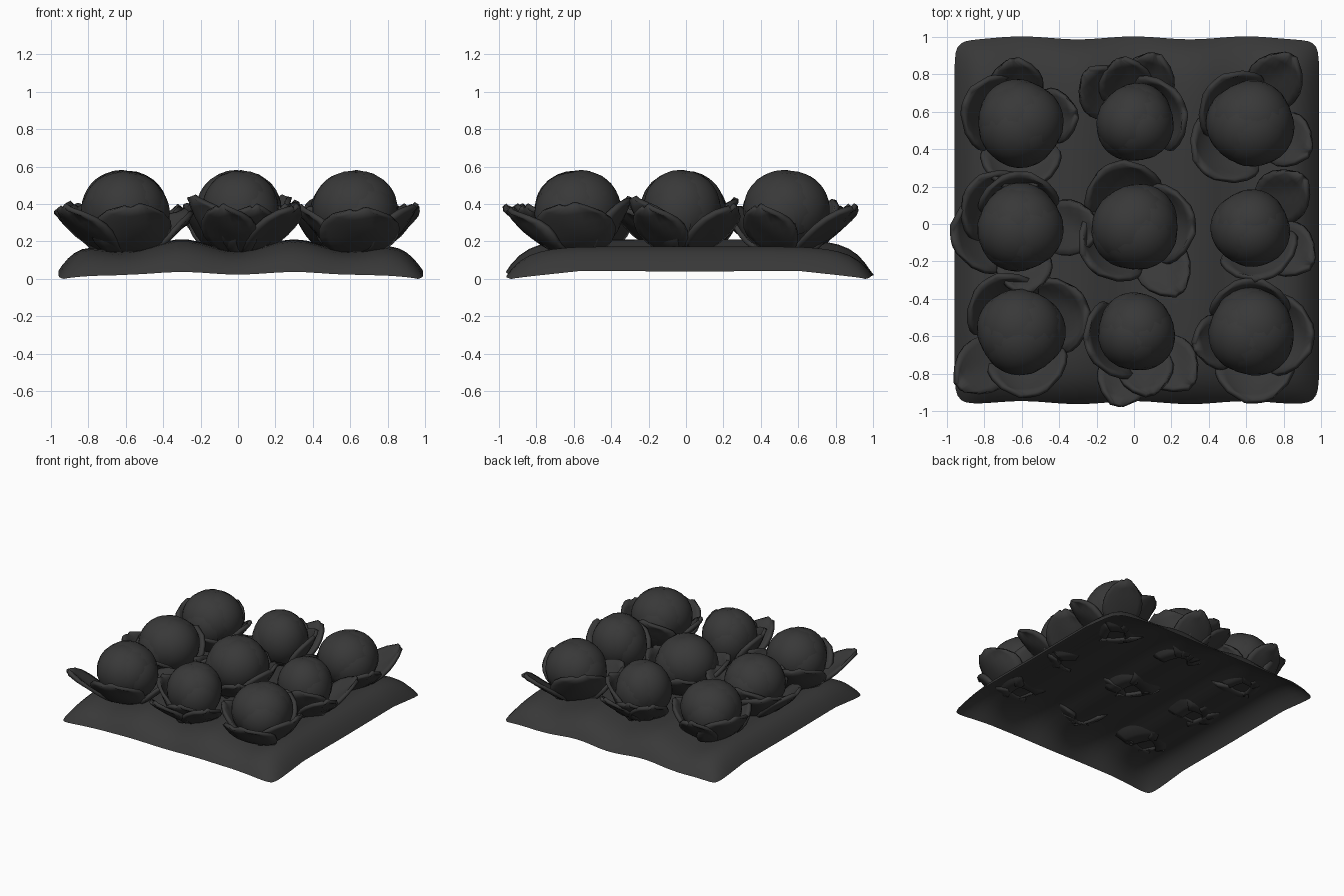
import bpy, bmesh, math, random
from mathutils import Vector, Matrix

if "Cube" in bpy.data.objects:
    bpy.data.objects.remove(bpy.data.objects["Cube"])

random.seed(4)
mat = bpy.data.materials.new("dark_grey")
mat.diffuse_color = (0.04, 0.04, 0.04, 1)
mat.use_nodes = True
mat.node_tree.nodes["Principled BSDF"].inputs["Base Color"].default_value = mat.diffuse_color


def finish(name, me):
    me.materials.append(mat)
    me.polygons.foreach_set("use_smooth", [True] * len(me.polygons))
    ob = bpy.data.objects.new(name, me)
    bpy.context.collection.objects.link(ob)
    return ob


def sheet(name, fn, nu, nv, thick=0.0):
    """Make a smooth sheet from fn(u, v), u and v in 0..1."""
    bm = bmesh.new()
    g = [[bm.verts.new(fn(i / nu, j / nv)) for j in range(nv + 1)] for i in range(nu + 1)]
    for i in range(nu):
        for j in range(nv):
            bm.faces.new((g[i][j], g[i + 1][j], g[i + 1][j + 1], g[i][j + 1]))
    bmesh.ops.remove_doubles(bm, verts=bm.verts, dist=0.0005)
    me = bpy.data.meshes.new(name)
    bm.to_mesh(me)
    bm.free()
    ob = finish(name, me)
    if thick:
        m = ob.modifiers.new("thickness", "SOLIDIFY")
        m.thickness = thick
        m.offset = 0


# Soil bed: hollow mound with ridges running front to back
def soil(u, v):
    def spread(t):          # finer rows close to the rim
        s = 2 * t - 1
        return math.copysign(1 - (1 - abs(s)) ** 1.35, s)

    def rise(s):            # steep rim easing into a flat top
        return 1 - math.exp(-10 * (1 - abs(s)))
    sx, sy = spread(u), spread(v)
    corner = 1 - 0.03 * abs(sx * sy) ** 20
    x = 0.015 + 0.975 * sx * corner
    wave = math.cos(2 * math.pi * x / 0.6)
    y = 0.02 + 0.975 * sy * corner + 0.008 * wave * abs(sy) ** 8
    k = rise(sx) * rise(sy)
    m = max(0, (min(abs(sx), abs(sy)) - 0.6) / 0.4)
    rim = (0.03 - 0.007 * wave * abs(sy) + 0.01 * abs(sx) ** 8) * (1 - m)
    return (x, y, rim * (1 - k) + (0.182 - 0.03 * wave) * k)


sheet("soil_bed", soil, 36, 28)


# Outer leaf: cupped sheet curving out of the base; hug = wraps round the head
def outer_leaf(cx, cy, angle, reach, hug):
    rot = Matrix.Rotation(math.radians(angle), 3, 'Z')
    rho, half_w, bend, taper = (0.29, 0.25, 0.65, 0.65) if hug else (0.6, 0.16, 0.9, 0.8)
    tip_z = 0.43 - 0.7 * (reach - 0.28) if hug else 0.385

    def fn(u, v):
        s = 2 * v - 1
        w = half_w * math.sin(math.pi * (0.13 + 0.83 * u)) ** taper * (0.75 + 0.4 * u)
        t = s * w / rho
        r = 0.06 + (reach - 0.06) * u ** bend - rho * (1 - math.cos(t))
        z = 0.145 + (tip_z - 0.145) * u ** 1.2 + 0.03 * s * s * u * (1 - u * u)
        z += 0.01 * math.sin(7 * u + 4 * s) * u
        return Vector((cx, cy, 0)) + rot @ Vector((r, rho * math.sin(t), z))
    sheet("outer_leaf", fn, 7, 8, 0.026)


# Head leaf: bulging lobe on the head that meets its neighbours in a seam
def head_leaf(c, r, azimuth, elevation, size, grow):
    rot = (Matrix.Rotation(math.radians(azimuth), 3, 'Z')
           @ Matrix.Rotation(math.radians(90 - elevation), 3, 'Y'))

    def fn(u, v):
        th, ph = math.radians(size) * u, 2 * math.pi * v
        p = rot @ Vector((math.sin(th) * math.cos(ph), math.sin(th) * math.sin(ph), math.cos(th)))
        k = 1 + grow - 0.07 * u * u
        return c + Vector((p.x * r, p.y * r, p.z * 0.225)) * k
    sheet("head_leaf", fn, 6, 14)


# Head: core wrapped in five upright lobes and two low, looser ones
def head(cx, cy, r, turn):
    c = Vector((cx, cy, 0.36))
    bm = bmesh.new()
    bmesh.ops.create_uvsphere(bm, u_segments=14, v_segments=9, radius=1,
                              matrix=Matrix.Translation(c) @ Matrix.Diagonal((r - 0.02, r - 0.02, 0.205, 1)))
    me = bpy.data.meshes.new("head_core")
    bm.to_mesh(me)
    bm.free()
    finish("head_core", me)
    for i in range(5):
        head_leaf(c, r, turn + 72 * i, 28, 68, 0.02 * (i % 3))
    for i in range(2):
        head_leaf(c, r, turn + 36 + 144 * i, -12, 48, 0.06)


# Per cabbage, row by row from the back: {angle: reach} of hugging, then spreading leaves
leaves = [
    ({158: .32, 270: .36}, {98: .34, 12: .30}),
    ({25: .27}, {135: .38, 105: .35, 75: .38}),
    ({135: .29, 225: .36}, {60: .42, 335: .35}),
    ({190: .37, 95: .29, 140: .35}, {0: .42, 275: .35}),
    ({112: .36, 8: .31, 218: .32}, {305: .42}),
    ({290: .28}, {45: .39, 330: .38}),
    ({28: .38, 125: .33, 282: .34}, {222: .44}),
    ({200: .27}, {318: .41, 285: .34, 256: .40}),
    ({92: .28, 277: .37, 355: .33}, {196: .31}),
]
for n, (hugging, spreading) in enumerate(leaves):
    x = 0.615 * (n % 3 - 1) + 0.01
    y = 0.56 * (1 - n // 3) - 0.02
    # three of the cabbages are smaller
    head(x, y, 0.205 if n in (1, 5, 7) else 0.228, random.uniform(0, 360))
    for group, hug in ((hugging, True), (spreading, False)):
        for angle, reach in group.items():
            outer_leaf(x, y, angle, reach, hug)
